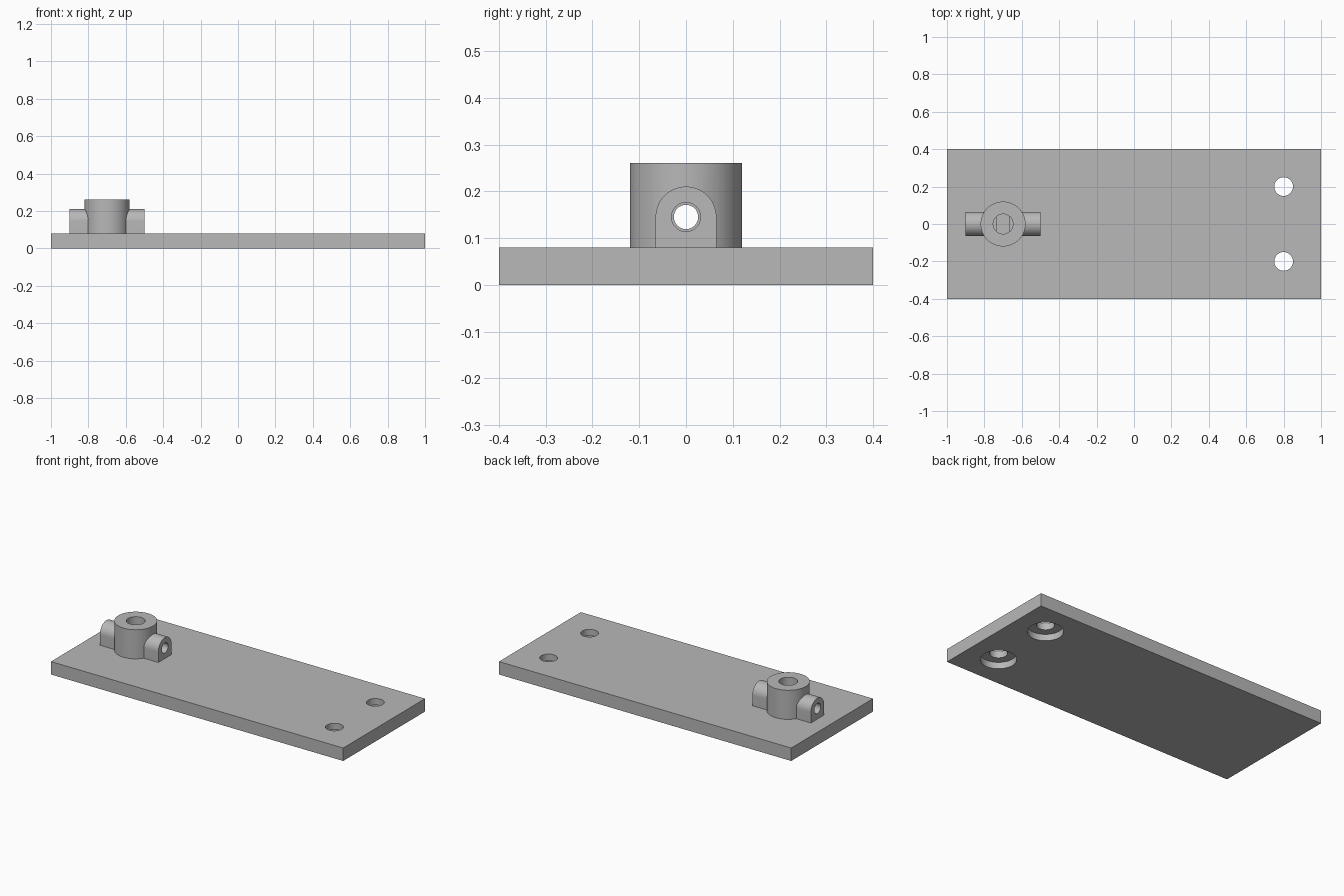
import bpy, math
from mathutils import Matrix, Vector
import bmesh

cube = bpy.data.objects.get("Cube")
if cube:
    bpy.data.objects.remove(cube, do_unlink=True)

grey = bpy.data.materials.new("plain_grey")
grey.use_nodes = True
colour = (0.48, 0.48, 0.48, 1)
grey.diffuse_color = colour
grey.node_tree.nodes["Principled BSDF"].inputs["Base Color"].default_value = colour

THICK, TOP = 0.08, 0.26
POST_X, PIN_Z = -0.7, 0.145


def circle(r, cx=0, cy=0, n=64):
    return [(cx + r * math.cos(2 * math.pi * i / n),
             cy + r * math.sin(2 * math.pi * i / n)) for i in range(n)]


def prism(name, outline, start, end, along_x=False):
    """Extrude a closed outline along z, or along x with the outline in (y, z)."""
    bm = bmesh.new()
    place = (lambda u, v, w: (w, u, v)) if along_x else (lambda u, v, w: (u, v, w))
    face = bm.faces.new([bm.verts.new(place(u, v, start)) for u, v in outline])
    ext = bmesh.ops.extrude_face_region(bm, geom=[face])
    moved = [v for v in ext["geom"] if isinstance(v, bmesh.types.BMVert)]
    bmesh.ops.translate(bm, verts=moved, vec=place(0, 0, end - start))
    bmesh.ops.recalc_face_normals(bm, faces=bm.faces)
    mesh = bpy.data.meshes.new(name)
    bm.to_mesh(mesh)
    bm.free()
    mesh.materials.append(grey)
    obj = bpy.data.objects.new(name, mesh)
    bpy.context.collection.objects.link(obj)
    return obj


def activate(obj):
    bpy.ops.object.select_all(action='DESELECT')
    obj.select_set(True)
    bpy.context.view_layer.objects.active = obj


def combine(target, tool, operation='DIFFERENCE'):
    """Apply a boolean and remove the tool."""
    mod = target.modifiers.new("cut", 'BOOLEAN')
    mod.operation, mod.solver, mod.object = operation, 'EXACT', tool
    activate(target)
    bpy.ops.object.modifier_apply(modifier=mod.name)
    bpy.data.objects.remove(tool, do_unlink=True)


# Base plate with two holes, counterbored from below
plate = prism("base_plate", [(-1, -0.4), (1, -0.4), (1, 0.4), (-1, 0.4)], 0, THICK)
for y in (-0.2, 0.2):
    combine(plate, prism("hole_cutter", circle(0.05, 0.8, y), -0.1, 0.2))
    combine(plate, prism("counterbore_cutter", circle(0.1, 0.8, y), -0.1, 0.04))

# Round post joined with an arched lug bar
post = prism("shaft_housing", circle(0.12, POST_X), THICK, TOP)
half = 0.065
arch = [(half, THICK)] + [
    (half * math.cos(math.pi * i / 32), PIN_Z + half * math.sin(math.pi * i / 32))
    for i in range(33)] + [(-half, THICK)]
combine(post, prism("lug_bar", arch, POST_X - 0.2, POST_X + 0.2, True), 'UNION')

# Round bore, narrowing to a flat-sided bore below
bore, flat = 0.053, 0.035
flat_sided = []
a = math.acos(flat / bore)
for side in (0, math.pi):
    for i in range(17):
        t = side + a + (math.pi - 2 * a) * i / 16
        flat_sided.append((POST_X + bore * math.cos(t), bore * math.sin(t)))
combine(post, prism("flat_bore_cutter", flat_sided, 0, 0.3))
combine(post, prism("bore_cutter", circle(bore, POST_X), 0.19, 0.3))

# Cross pin hole, wider at both ends
combine(post, prism("pin_cutter", circle(0.026, 0, PIN_Z), -1.1, -0.3, True))
for s in (-1, 1):
    combine(post, prism("pin_end_cutter", circle(0.031, 0, PIN_Z),
                        POST_X + s * 0.06, POST_X + s * 0.3, True))

for obj in (plate, post):
    activate(obj)
    bpy.ops.object.shade_smooth_by_angle(angle=math.radians(30))
